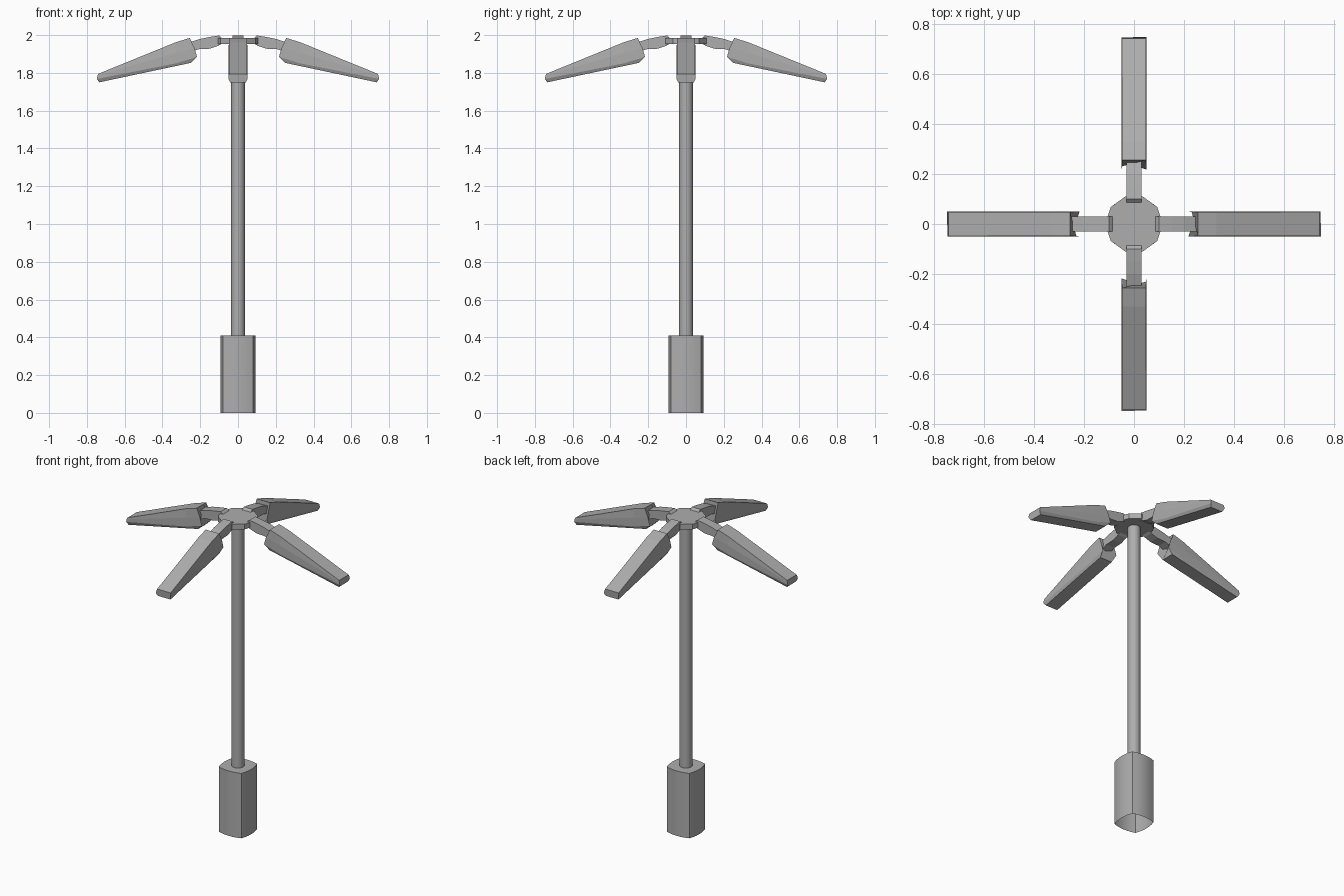
import bpy, bmesh, math
from mathutils import Matrix, Vector

if "Cube" in bpy.data.objects:
    bpy.data.objects.remove(bpy.data.objects["Cube"])

grey = bpy.data.materials.new("metal_grey")
grey.diffuse_color = (0.42, 0.42, 0.42, 1)
grey.use_nodes = True
grey.node_tree.nodes["Principled BSDF"].inputs["Base Color"].default_value = grey.diffuse_color


def finish(name, bm, smooth=None):
    bmesh.ops.recalc_face_normals(bm, faces=bm.faces)
    me = bpy.data.meshes.new(name)
    bm.to_mesh(me)
    bm.free()
    me.materials.append(grey)
    ob = bpy.data.objects.new(name, me)
    bpy.context.collection.objects.link(ob)
    if smooth:
        bpy.ops.object.select_all(action='DESELECT')
        ob.select_set(True)
        bpy.context.view_layer.objects.active = ob
        bpy.ops.object.shade_smooth_by_angle(angle=math.radians(smooth))
    return ob


def loft(bm, rings, start=True, end=True):
    """Skin a list of closed rings, optionally capping the ends."""
    vs = [[bm.verts.new(p) for p in r] for r in rings]
    n = len(vs[0])
    for a, b in zip(vs, vs[1:]):
        for i in range(n):
            j = (i + 1) % n
            bm.faces.new((a[i], a[j], b[j], b[i]))
    if start:
        bm.faces.new(vs[0])
    if end:
        bm.faces.new(vs[-1])


def prism(name, outline, z0, z1, smooth=None, bottom=True):
    bm = bmesh.new()
    loft(bm, [[(x, y, z) for x, y in outline] for z in (z0, z1)], start=bottom)
    return finish(name, bm, smooth)


def ngon(n, r):
    return [(r * math.cos(2 * math.pi * i / n), r * math.sin(2 * math.pi * i / n))
            for i in range(n)]


# base: square with bulging sides, open underneath
c, bulge, steps = 0.079, 0.014, 6
outline = []
for q in range(4):
    for i in range(steps):
        t = -1 + 2 * i / steps
        v = Matrix.Rotation(q * math.pi / 2, 2) @ Vector((c + bulge * (1 - t * t), c * t))
        outline.append((v.x, v.y))
prism("base", outline, 0, 0.41, 30, bottom=False)

# pole and hub plate
prism("pole", ngon(16, 0.037), 0.40, 1.96, 40)
prism("hub_plate", ngon(10, 0.115), 1.952, 1.985)

# arm sections: (top x, z), (bottom x, z)
arm = [((0.085, 1.985), (0.085, 1.955)), ((0.10, 1.998), (0.105, 1.943)),
       ((0.15, 1.990), (0.15, 1.928)), ((0.20, 1.980), (0.21, 1.925)),
       ((0.275, 1.955), (0.265, 1.905))]
# lamp sections: top, side crease, lower rim, underside
lamp = [((0.255, 1.985), (0.23, 1.93), (0.217, 1.885), (0.25, 1.853)),
        ((0.33, 1.962), (0.33, 1.906), (0.33, 1.85), (0.33, 1.836)),
        ((0.74, 1.795), (0.744, 1.785), (0.747, 1.768), (0.735, 1.75))]


def section(levels, widths):
    right = [(x, w, z) for (x, z), w in zip(levels, widths)]
    return right + [(x, -y, z) for x, y, z in reversed(right)]


# four arms with lamp heads
for i, side in enumerate(("right", "back", "left", "front")):
    rot = Matrix.Rotation(i * math.pi / 2, 4, 'Z')
    for part, secs, widths in (("arm", arm, (0.03, 0.03)),
                               ("lamp_head", lamp, (0.047, 0.05, 0.05, 0.042))):
        bm = bmesh.new()
        loft(bm, [section(s, widths) for s in secs])
        bm.transform(rot)
        finish(f"{side}_{part}", bm)
